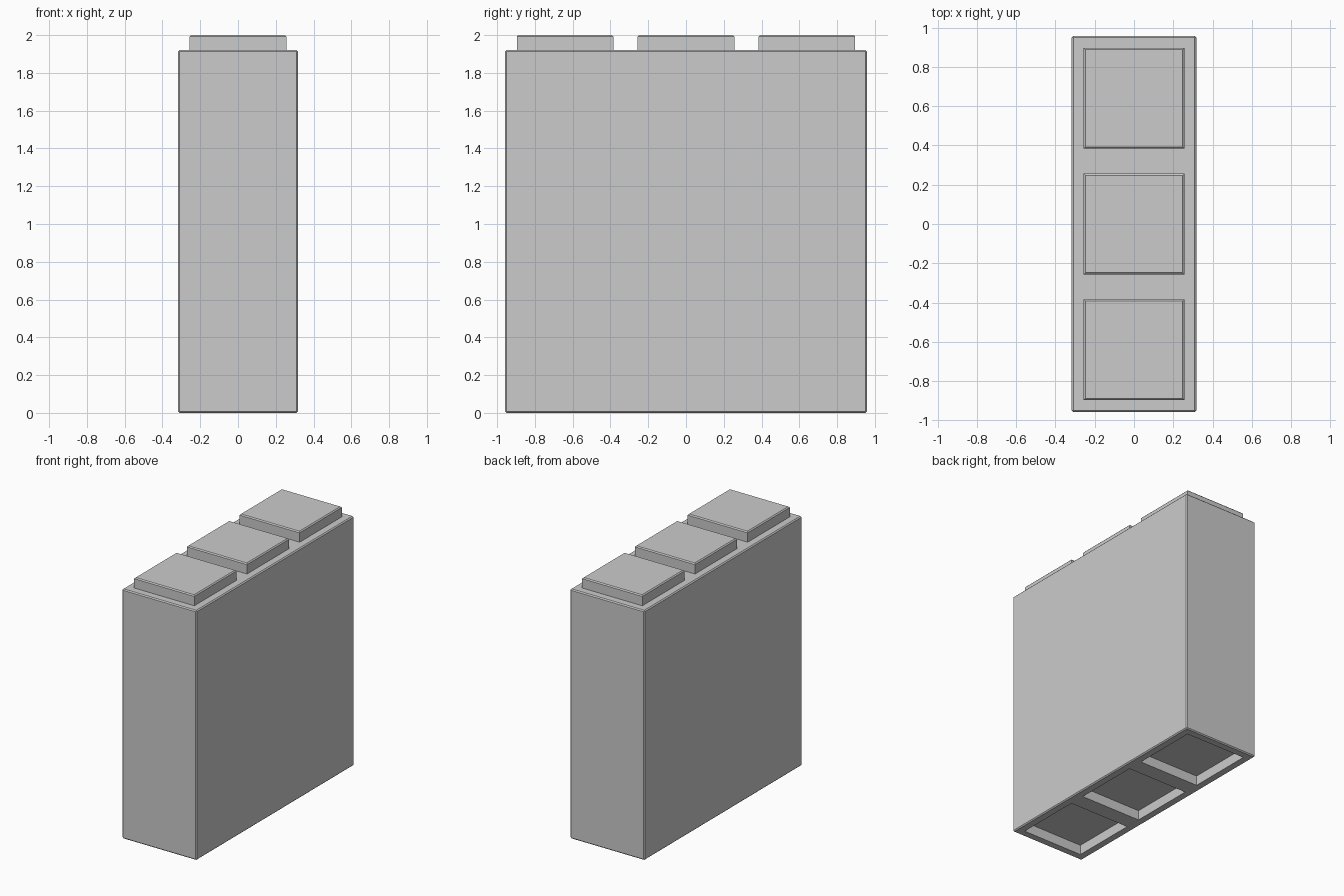
import bpy, bmesh
from mathutils import Matrix, Vector

if "Cube" in bpy.data.objects:
    bpy.data.objects.remove(bpy.data.objects["Cube"])

HX, HY, TOP = 0.317, 0.957, 1.92   # body half sizes and height
PEG, PEG_H = 0.256, 0.08           # peg half width and height
POCKET, DEPTH = 0.257, 0.075       # socket half width and depth
BEVEL = 0.008
STEP = 0.64                        # spacing along y


def box(name, lo, hi, bevel_if=None):
    """Axis-aligned box; edges accepted by bevel_if get a small chamfer."""
    lo, hi = Vector(lo), Vector(hi)
    bm = bmesh.new()
    matrix = Matrix.Translation((lo + hi) / 2) @ Matrix.Diagonal((*(hi - lo), 1))
    bmesh.ops.create_cube(bm, size=1, matrix=matrix)
    if bevel_if:
        edges = [e for e in bm.edges if bevel_if(e)]
        bmesh.ops.bevel(bm, geom=edges, offset=BEVEL, segments=1,
                        profile=0.5, affect='EDGES')
    mesh = bpy.data.meshes.new(name)
    bm.to_mesh(mesh)
    bm.free()
    obj = bpy.data.objects.new(name, mesh)
    bpy.context.collection.objects.link(obj)
    return obj


# Main block, chamfered all round
body = box("block_body", (-HX, -HY, 0), (HX, HY, TOP), lambda e: True)

for i, y in enumerate((-STEP, 0, STEP), 1):
    # Square peg on top, chamfered around its upper rim
    box(f"top_peg_{i}", (-PEG, y - PEG, TOP), (PEG, y + PEG, TOP + PEG_H),
        lambda e: all(v.co.z > TOP + PEG_H / 2 for v in e.verts))

    # Matching square socket in the underside
    cutter = box(f"socket_cutter_{i}", (-POCKET, y - POCKET, -0.1),
                 (POCKET, y + POCKET, DEPTH))
    cutter.hide_render = True
    cutter.hide_set(True)
    cut = body.modifiers.new(f"socket_{i}", 'BOOLEAN')
    cut.operation = 'DIFFERENCE'
    cut.solver = 'EXACT'
    cut.object = cutter
